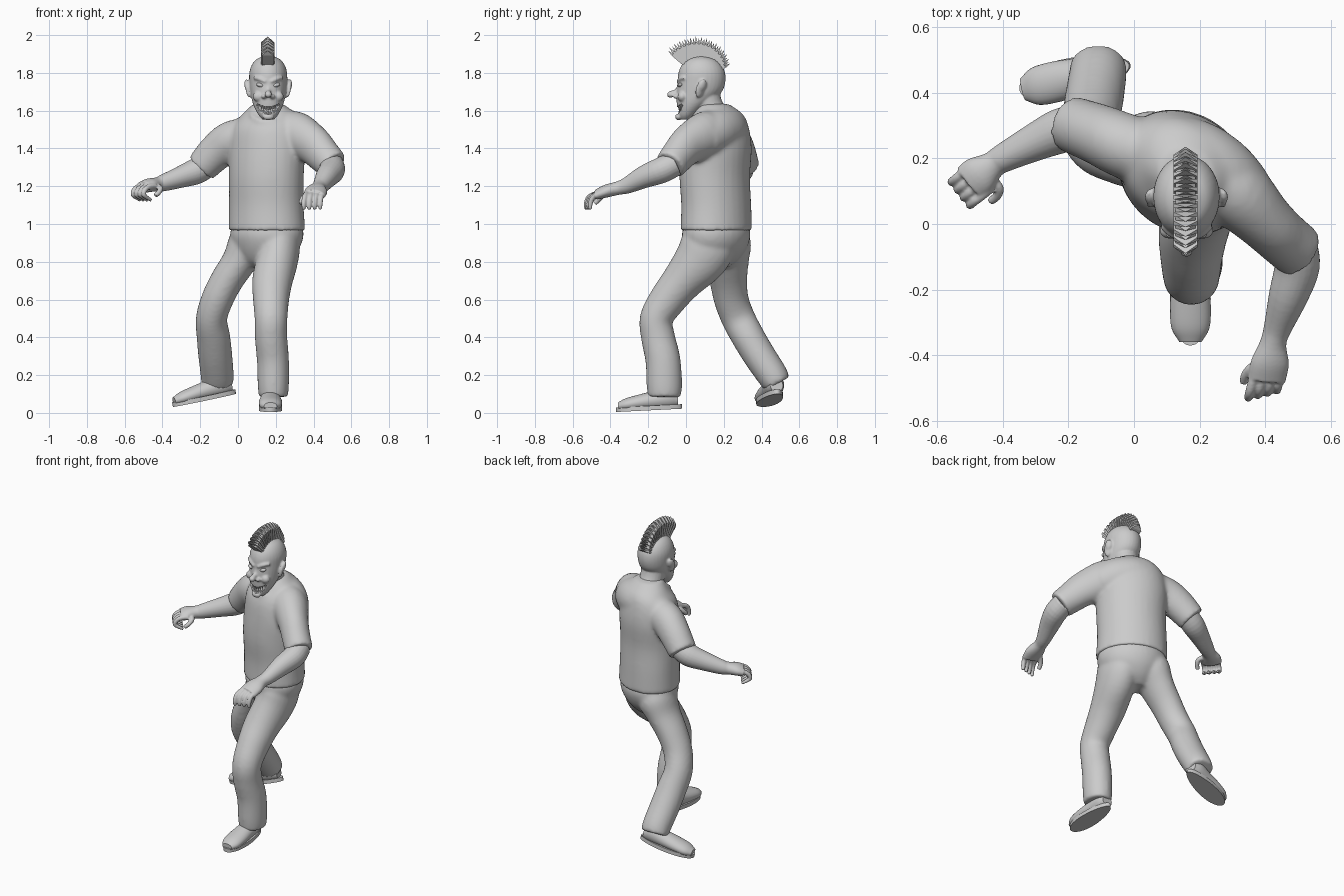
import bpy, bmesh, math
from mathutils import Vector, Matrix, Euler

if "Cube" in bpy.data.objects:
    bpy.data.objects.remove(bpy.data.objects["Cube"], do_unlink=True)

GREY = (0.6, 0.6, 0.6, 1)
mat = bpy.data.materials.new("plain grey")
mat.use_nodes = True
mat.diffuse_color = GREY
mat.node_tree.nodes["Principled BSDF"].inputs["Base Color"].default_value = GREY

X, Y, Z = Vector((1, 0, 0)), Vector((0, 1, 0)), Vector((0, 0, 1))
CX = 0.16  # middle of the head


def tube(bm, pts, hint=X, axis=None, n=24, steps=4):
    """Closed smooth loft; each point is x, y, z, radius along hint, other radius."""
    p = [Vector(q if len(q) == 5 else (*q, q[3])) for q in pts]
    p = [p[0] * 2 - p[1]] + p + [p[-1] * 2 - p[-2]]
    path = []
    for a, b, c, d in zip(p, p[1:], p[2:], p[3:]):
        for s in range(steps):
            t = s / steps
            path.append(b + (c - a) * (t / 2) + (a * 2 - b * 5 + c * 4 - d) * (t * t / 2)
                        + (b * 3 - a - c * 3 + d) * (t ** 3 / 2))
    path.append(p[-2])
    rings = []
    for i, q in enumerate(path):
        near, far = path[max(i - 1, 0)], path[min(i + 1, len(path) - 1)]
        t = axis or (Vector(far[:3]) - Vector(near[:3])).normalized()
        u = (hint - t * hint.dot(t)).normalized()
        v = t.cross(u)
        ring = []
        for k in range(n):
            w = math.tau * k / n
            ring.append(bm.verts.new(Vector(q[:3]) + u * q[3] * math.cos(w) + v * q[4] * math.sin(w)))
        rings.append(ring)
    for r, s in zip(rings, rings[1:]):
        for k in range(n):
            bm.faces.new((r[k], r[(k + 1) % n], s[(k + 1) % n], s[k]))
    bm.faces.new(rings[0])
    bm.faces.new(rings[-1])


def ball(bm, loc, size, rot=(0, 0, 0)):
    m = Matrix.LocRotScale(Vector(loc), Euler(rot), Vector(size))
    bmesh.ops.create_uvsphere(bm, u_segments=20, v_segments=12, radius=1, matrix=m)


def finish(bm, name, voxel=0, smooth=True, soften=4):
    """Make the object; a voxel size fuses overlapping lofts into one skin."""
    bmesh.ops.recalc_face_normals(bm, faces=bm.faces)
    me = bpy.data.meshes.new(name)
    bm.to_mesh(me)
    bm.free()
    me.materials.append(mat)
    ob = bpy.data.objects.new(name, me)
    bpy.context.scene.collection.objects.link(ob)
    if smooth:
        me.polygons.foreach_set("use_smooth", [True] * len(me.polygons))
        me.set_sharp_from_angle(angle=math.radians(40))
    if voxel:
        r = ob.modifiers.new("fuse", 'REMESH')
        r.mode, r.voxel_size, r.use_smooth_shade = 'VOXEL', voxel, True
        s = ob.modifiers.new("soften", 'SMOOTH')
        s.factor, s.iterations = 0.5, soften
    return ob


# Shirt: turned torso, shoulder yoke, two sleeves and a collar
TURN = Vector((math.cos(0.6), -math.sin(0.6), 0))
bm = bmesh.new()
tube(bm, [(.153, .16, .965, .214, .178), (.15, .16, 1.1, .208, .174), (.15, .152, 1.25, .208, .176),
          (.153, .16, 1.4, .214, .174), (.152, .163, 1.51, .195, .157), (.165, .17, 1.58, .152, .122),
          (.16, .15, 1.635, .085, .075)], TURN, Z, 32)
tube(bm, [(0, .22, 1.46, .09), (.1, .215, 1.49, .113), (.18, .2, 1.5, .12),
          (.265, .155, 1.485, .118, .112), (.34, .09, 1.45, .105, .095)], Z)
tube(bm, [(.2, .16, 1.49, .1), (.3, .105, 1.475, .123, .11), (.395, .012, 1.42, .108, .09),
          (.45, -.04, 1.365, .095, .085), (.503, -.085, 1.31, .084)], Z)
tube(bm, [(.12, .19, 1.46, .1), (-.02, .235, 1.445, .107, .1), (-.105, .272, 1.39, .1, .093),
          (-.193, .305, 1.3, .086)], Z)
collar = []
for k in range(18):
    w = math.tau * k / 16
    collar.append((CX + .088 * math.cos(w), .1 + .085 * math.sin(w), 1.585 + .045 * math.sin(w), .013))
tube(bm, collar, Z, n=10)
finish(bm, "shirt", .011, soften=10)

# Trousers: hips and two striding legs
bm = bmesh.new()
tube(bm, [(.153, .16, 1.0, .195, .16), (.153, .16, .94, .205, .17), (.15, .16, .87, .18, .15),
          (.13, .165, .81, .11, .11), (.11, .17, .77, .05, .06)], TURN, Z, 32)
tube(bm, [(.22, .14, .96, .09, .12), (.22, .118, .89, .108, .145), (.208, .075, .81, .11, .138),
          (.182, -.018, .7, .107, .11), (.175, -.097, .6, .096, .098), (.175, -.157, .5, .087, .088),
          (.175, -.148, .4, .086, .09), (.185, -.122, .28, .085, .093), (.187, -.115, .15, .083, .094),
          (.187, -.115, .085, .077, .088)])
tube(bm, [(.09, .21, .96, .1, .11), (.055, .215, .89, .11, .13), (.005, .218, .8, .092, .115),
          (-.06, .225, .7, .087, .1), (-.11, .24, .6, .085, .092), (-.14, .277, .5, .083, .09),
          (-.13, .33, .4, .089, .088), (-.12, .39, .3, .09, .086), (-.11, .457, .2, .088, .082),
          (-.11, .482, .155, .086, .074)])
finish(bm, "trousers", .011, soften=8)


# Forearms with hands
def arm(name, path, base, fwd, side, curl):
    bm = bmesh.new()
    tube(bm, path, side)
    base, fwd, side = Vector(base), Vector(fwd).normalized(), side.normalized()

    def digit(*spots):
        radii = [.015, .015, .014, .013, .009]
        tube(bm, [(*q, r) for q, r in zip(spots, radii)], side, n=12)

    for i in range(4):
        root = base + side * (i - 1.5) * .03
        digit(root - fwd * .03, root, root + fwd * .035 - Z * .012,
              root + fwd * .05 - Z * .045, root + fwd * (.05 - curl) - Z * .075)
    root = base - fwd * .05 + side * .03
    digit(root, root + side * .03 - Z * .01, root + side * .045 + fwd * .02 - Z * .03,
          root + side * .045 + fwd * .045 - Z * .05)
    finish(bm, name, .005)


arm("left_forearm", [(.49, -.06, 1.32, .068), (.497, -.13, 1.285, .069), (.47, -.22, 1.25, .06),
                     (.44, -.31, 1.205, .044), (.425, -.36, 1.19, .04, .036),
                     (.415, -.42, 1.175, .058, .034), (.405, -.475, 1.155, .058, .026)],
    (.405, -.47, 1.158), (-.28, -1, -.15), Vector((-1, -.25, 0)), 0)
arm("right_forearm", [(-.15, .3, 1.32, .065), (-.22, .285, 1.28, .069), (-.3, .25, 1.25, .058),
                      (-.4, .2, 1.216, .044), (-.43, .18, 1.21, .042, .037),
                      (-.47, .15, 1.205, .06, .036), (-.5, .125, 1.195, .06, .031)],
    (-.488, .125, 1.2), (-.75, -.6, 0), Vector((.6, -.75, 0)), .05)


# Shoes: rounded uppers on flat soles
def shoe(side, heel, yaw, pitch):
    m = Matrix.Translation(heel) @ Euler((0, pitch, yaw)).to_matrix().to_4x4()
    bm = bmesh.new()
    tube(bm, [(.015, 0, .05, .035, .035), (.06, 0, .062, .052, .058), (.14, 0, .052, .056, .05),
              (.22, 0, .044, .062, .042), (.29, 0, .036, .058, .034), (.333, 0, .03, .034, .02)], Y, X)
    bm.transform(m)
    finish(bm, side + "_shoe")
    bm = bmesh.new()
    ring = []
    for k in range(32):
        c, s = math.cos(math.tau * k / 32), math.sin(math.tau * k / 32)
        ring.append(bm.verts.new((.17 + .175 * c, s * (.061 + .011 * c), 0)))
    out = bmesh.ops.extrude_face_region(bm, geom=[bm.faces.new(ring)])
    bmesh.ops.translate(bm, vec=Z * .024, verts=[v for v in out["geom"] if isinstance(v, bmesh.types.BMVert)])
    bm.transform(m)
    finish(bm, side + "_sole")


shoe("left", (.172, -.025, .022), math.radians(-90), .05)
shoe("right", (-.015, .485, .1), math.radians(193), .2)

# Head with neck, ears, brows, nose and cheeks
bm = bmesh.new()
head = []
for z, front, back, half in [(1.553, -.03, .02, .03), (1.575, -.043, .05, .05), (1.61, -.046, .09, .07),
                             (1.65, -.05, .14, .085), (1.7, -.05, .19, .095), (1.75, -.045, .208, .1),
                             (1.8, -.04, .207, .1), (1.84, -.024, .19, .088), (1.87, .005, .16, .065),
                             (1.888, .05, .11, .03)]:
    head.append((CX, (front + back) / 2, z, half, (back - front) / 2))
tube(bm, head, X, Z, 32)
tube(bm, [(CX, .17, 1.54, .075), (CX, .125, 1.62, .073), (CX, .1, 1.7, .075)])
tube(bm, [(CX, -.035, 1.73, .012), (CX, -.048, 1.702, .014), (CX, -.08, 1.687, .018)], n=14)
ball(bm, (CX, -.082, 1.685), (.02, .019, .017))
ball(bm, (CX, -.04, 1.567), (.03, .018, .018))
for s in (-1, 1):
    ball(bm, (CX + s * .022, -.053, 1.675), (.015, .016, .012))
    ball(bm, (CX + s * .052, -.02, 1.675), (.03, .025, .028))
    tube(bm, [(CX + s * .012, -.042, 1.752, .01), (CX + s * .045, -.031, 1.768, .011),
              (CX + s * .075, -.007, 1.775, .009)], Z, n=12)
    ball(bm, (CX + s * .104, .075, 1.715), (.012, .026, .048), (-.2, s * .2, s * .5))
    ball(bm, (CX + s * .112, .088, 1.735), (.012, .022, .032), (-.2, s * .2, s * .5))
head_ob = finish(bm, "head", .006)

# Grinning mouth opening
bm = bmesh.new()
smile = [(dx / 100, -.05 + 8 * (dx / 100) ** 2, 1.6 + 9 * (dx / 100) ** 2) for dx in range(-6, 7, 2)]
tube(bm, [(CX + x, y, z, .021 - 4 * x * x, .02) for x, y, z in smile], Z)
cutter = finish(bm, "mouth_cutter")
cutter.hide_render = True
cutter.display_type = 'WIRE'
cut = head_ob.modifiers.new("mouth", 'BOOLEAN')
cut.operation, cut.object = 'DIFFERENCE', cutter

# Pointed teeth and narrow eyes
bm = bmesh.new()
for i in range(-4, 5):
    dx = i * .012
    for up in (-1, 1):
        loc = (CX + dx, -.036 + 8 * dx * dx, 1.6 + 9 * dx * dx + up * .011)
        turn = Euler((math.pi if up > 0 else 0, 0, 0)).to_matrix().to_4x4()
        bmesh.ops.create_cone(bm, cap_ends=True, segments=8, radius1=.007, radius2=.002, depth=.02,
                              matrix=Matrix.Translation(loc) @ turn)
finish(bm, "teeth")
bm = bmesh.new()
for s in (-1, 1):
    ball(bm, (CX + s * .042, -.03, 1.735), (.022, .014, .011), (0, -s * .3, 0))
finish(bm, "eyes")

# Mohawk: a fan of thin pointed plates, alternating in width and height
bm = bmesh.new()
COUNT = 30
for i in range(COUNT):
    t = i / (COUNT - 1)
    a = math.radians(138 - 108 * t)
    out = Vector((0, math.cos(a), math.sin(a)))
    along = Vector((0, math.sin(a), -math.cos(a)))
    odd = i % 2
    tip = .236 - .063 * t * t + odd * .007
    half = .03 + odd * .006
    mid = Vector((CX - .003, .08, 1.76))
    pts = [mid + out * tip]
    for sx in (-1, 1):
        for st in (-1, 1):
            pts.append(mid + out * .105 + X * sx * half + along * st * .004)
            pts.append(mid + out * (tip - .032) + X * sx * half + along * st * .0068)
    bmesh.ops.convex_hull(bm, input=[bm.verts.new(q) for q in pts])
finish(bm, "mohawk", smooth=False)
